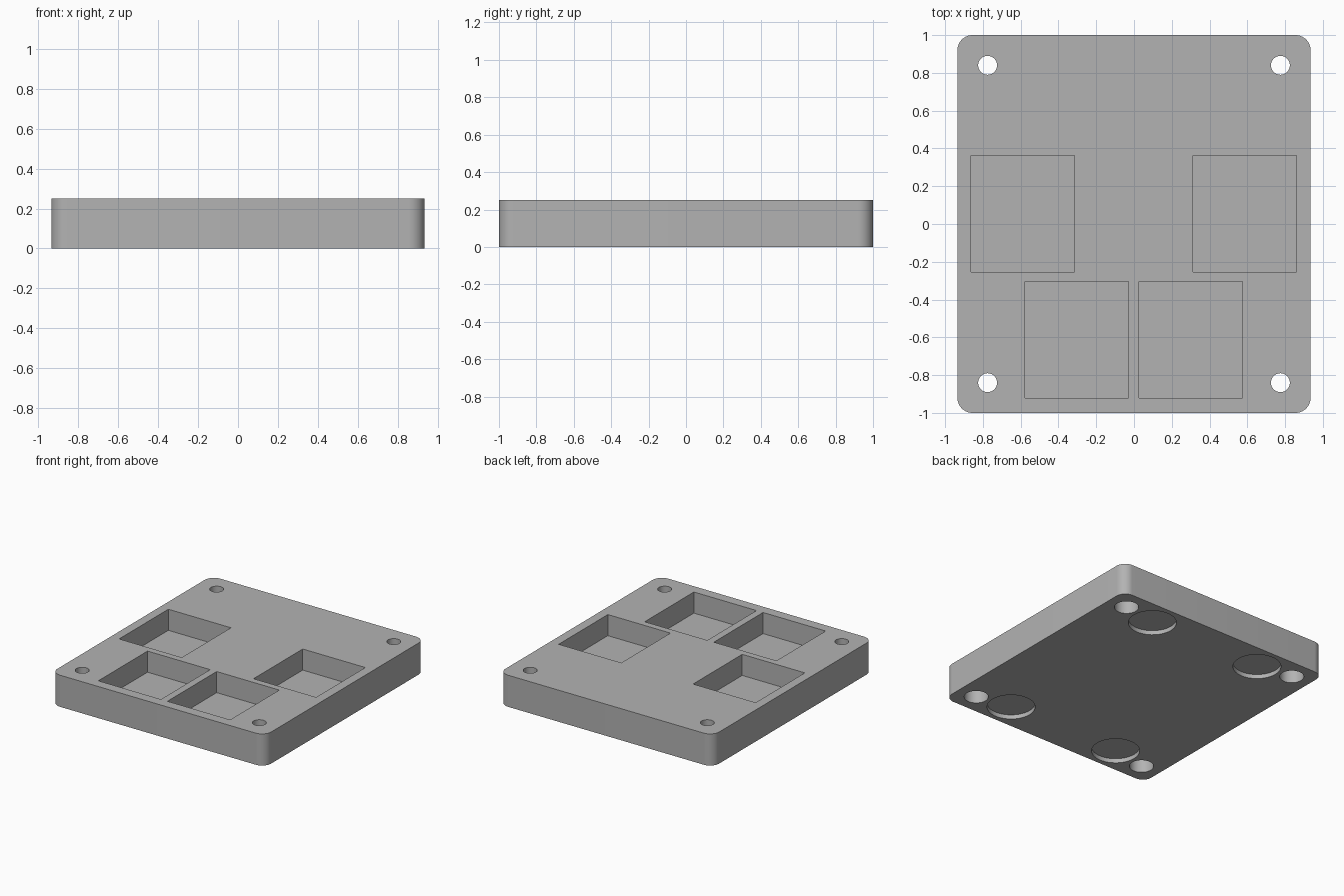
import bpy
import bmesh
from math import pi
from mathutils import Matrix

cube = bpy.data.objects.get("Cube")
if cube:
    bpy.data.objects.remove(cube, do_unlink=True)

HEIGHT = 0.25
grey = bpy.data.materials.new("light_grey")
grey.use_nodes = True
colour = (0.45, 0.45, 0.45, 1)
grey.diffuse_color = colour
grey.node_tree.nodes["Principled BSDF"].inputs["Base Color"].default_value = colour


def finish(bm, name):
    bmesh.ops.recalc_face_normals(bm, faces=bm.faces)
    mesh = bpy.data.meshes.new(name)
    bm.to_mesh(mesh)
    bm.free()
    mesh.materials.append(grey)
    obj = bpy.data.objects.new(name, mesh)
    bpy.context.collection.objects.link(obj)
    return obj


def add_box(bm, x0, x1, y0, y1, z0, z1):
    place = (Matrix.Translation(((x0 + x1) / 2, (y0 + y1) / 2, (z0 + z1) / 2))
             @ Matrix.Diagonal((x1 - x0, y1 - y0, z1 - z0, 1)))
    bmesh.ops.create_cube(bm, size=1, matrix=place)


def add_cylinder(bm, x, y, radius, z0, z1):
    bmesh.ops.create_cone(bm, cap_ends=True, segments=48, radius1=radius, radius2=radius,
                          depth=z1 - z0, matrix=Matrix.Translation((x, y, (z0 + z1) / 2)))


def cut(target, bm, name):
    cutter = finish(bm, name)
    cutter.hide_render = True
    mod = target.modifiers.new(name, 'BOOLEAN')
    mod.operation = 'DIFFERENCE'
    mod.solver = 'EXACT'
    mod.object = cutter
    bpy.context.view_layer.objects.active = target
    bpy.ops.object.modifier_apply(modifier=mod.name)
    bpy.data.objects.remove(cutter, do_unlink=True)


# Plate with rounded vertical corners
bm = bmesh.new()
add_box(bm, -0.935, 0.935, -1, 1, 0, HEIGHT)
uprights = [e for e in bm.edges if abs(e.verts[0].co.z - e.verts[1].co.z) > 0.1]
bmesh.ops.bevel(bm, geom=uprights, offset=0.08, segments=12, profile=0.5, affect='EDGES')
plate = finish(bm, "plate")

# Rectangular pockets in the top
bm = bmesh.new()
for x0, y0 in ((-0.863, -0.253), (0.313, -0.253), (-0.578, -0.92), (0.027, -0.92)):
    add_box(bm, x0, x0 + 0.548, y0, y0 + 0.615, 0.083, HEIGHT + 0.1)
cut(plate, bm, "pocket_cutter")

corners = [(sx, sy) for sx in (-1, 1) for sy in (-1, 1)]

# Screw holes right through
bm = bmesh.new()
for sx, sy in corners:
    add_cylinder(bm, sx * 0.775, sy * 0.84, 0.05, -0.1, HEIGHT + 0.1)
cut(plate, bm, "screw_hole_cutter")

# Wide screw head bores and shallow foot recesses underneath
bm = bmesh.new()
for sx, sy in corners:
    add_cylinder(bm, sx * 0.775, sy * 0.84, 0.087, -0.1, 0.14)
    add_cylinder(bm, sx * 0.49, sy * 0.79, 0.173, -0.1, 0.034)
cut(plate, bm, "underside_cutter")

# Smooth the round walls, keep the rims sharp
bpy.ops.object.select_all(action='DESELECT')
plate.select_set(True)
bpy.context.view_layer.objects.active = plate
bpy.ops.object.shade_smooth_by_angle(angle=pi / 6)
